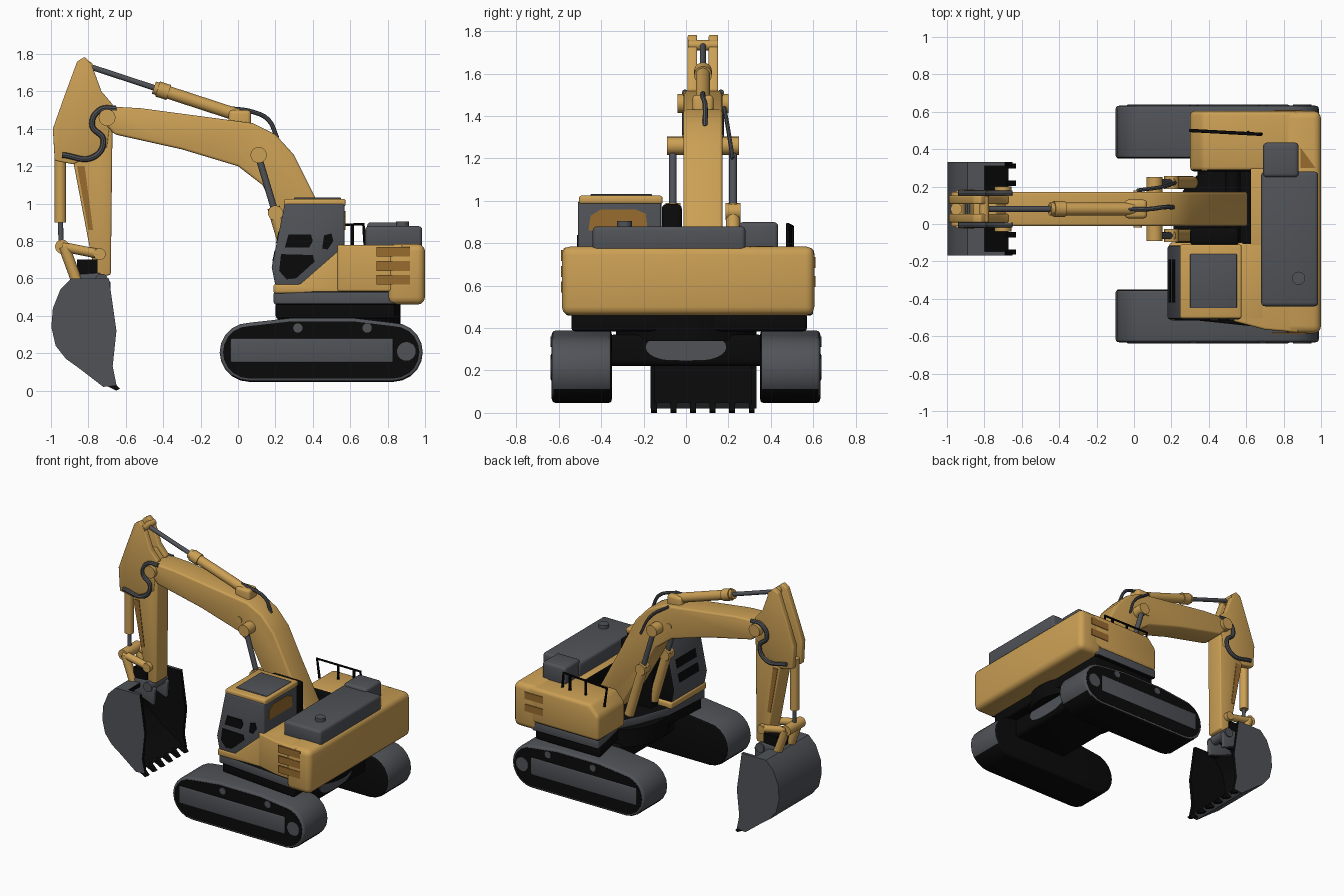
import bpy, bmesh, math
from mathutils import Vector

cube = bpy.data.objects.get("Cube")
if cube:
    bpy.data.objects.remove(cube, do_unlink=True)


def material(name, red, green, blue):
    mat = bpy.data.materials.new(name)
    mat.use_nodes = True
    mat.diffuse_color = (red, green, blue, 1)
    mat.node_tree.nodes["Principled BSDF"].inputs["Base Color"].default_value = (red, green, blue, 1)
    return mat


yellow = material("warm_yellow", 0.6, 0.35, 0.09)
grey = material("slate_grey", 0.08, 0.086, 0.097)
black = material("soft_black", 0.003, 0.003, 0.003)
brown = material("vent_brown", 0.32, 0.15, 0.03)


def finish(name, bm, mat, second=None, rule=None):
    """Turn a bmesh into a smooth-by-angle object; faces matching rule get the second colour."""
    bmesh.ops.recalc_face_normals(bm, faces=bm.faces)
    mesh = bpy.data.meshes.new(name)
    mesh.materials.append(mat)
    if second:
        mesh.materials.append(second)
        for face in bm.faces:
            face.material_index = int(rule(face.normal, face.calc_center_median()))
    bm.to_mesh(mesh)
    bm.free()
    place(name, mesh)


def place(name, mesh):
    obj = bpy.data.objects.new(name, mesh)
    bpy.context.collection.objects.link(obj)
    bpy.ops.object.select_all(action="DESELECT")
    obj.select_set(True)
    bpy.context.view_layer.objects.active = obj
    bpy.ops.object.shade_smooth_by_angle(angle=math.radians(40))


def prism(name, points, low, high, mat, bevel=0, axis="y", second=None, rule=None):
    """Extrude a flat profile along an axis and round its sharp edges."""
    order = {"x": lambda p, d: (d, p[0], p[1]),
             "y": lambda p, d: (p[0], d, p[1]),
             "z": lambda p, d: (p[0], p[1], d)}[axis]
    bm = bmesh.new()
    ends = [[bm.verts.new(order(p, d)) for p in points] for d in (low, high)]
    for end in ends:
        bm.faces.new(end)
    for i in range(len(points)):
        bm.faces.new((ends[0][i - 1], ends[0][i], ends[1][i], ends[1][i - 1]))
    bmesh.ops.recalc_face_normals(bm, faces=bm.faces)
    if bevel:
        sharp = [e for e in bm.edges if e.calc_face_angle(0) > 0.6]
        bmesh.ops.bevel(bm, geom=sharp, offset=bevel, segments=3, profile=0.5,
                        affect="EDGES", clamp_overlap=True)
    finish(name, bm, mat, second, rule)


def box(name, xs, ys, zs, mat, bevel=0, **paint):
    corners = [(xs[0], zs[0]), (xs[1], zs[0]), (xs[1], zs[1]), (xs[0], zs[1])]
    prism(name, corners, ys[0], ys[1], mat, bevel, **paint)


def rod(name, start, end, radius, mat, sides=20):
    start, end = Vector(start), Vector(end)
    bm = bmesh.new()
    bmesh.ops.create_cone(bm, cap_ends=True, segments=sides, radius1=radius, radius2=radius,
                          depth=(end - start).length)
    bm.transform((end - start).to_track_quat("Z", "Y").to_matrix().to_4x4())
    bmesh.ops.translate(bm, verts=bm.verts, vec=(start + end) / 2)
    finish(name, bm, mat)


def pin(name, x, z, low, high, radius, mat):
    rod(name, (x, low, z), (x, high, z), radius, mat)


def hose(name, points, radius, mat, handle="AUTO"):
    curve = bpy.data.curves.new(name, "CURVE")
    curve.dimensions = "3D"
    curve.bevel_depth = radius
    curve.bevel_resolution = 2
    curve.use_fill_caps = True
    spline = curve.splines.new("BEZIER")
    spline.bezier_points.add(len(points) - 1)
    for knot, point in zip(spline.bezier_points, points):
        knot.co = point
        knot.handle_left_type = knot.handle_right_type = handle
    helper = bpy.data.objects.new(name + "_path", curve)
    mesh = bpy.data.meshes.new_from_object(helper)
    bpy.data.objects.remove(helper)
    mesh.materials.clear()
    mesh.materials.append(mat)
    place(name, mesh)


def arc(x, z, radius, first, last, steps=10):
    angles = [math.radians(first + (last - first) * i / steps) for i in range(steps + 1)]
    return [(x + radius * math.cos(a), z + radius * math.sin(a)) for a in angles]


def loop(radius):
    """Outline of a crawler belt with a slightly raised top run."""
    top = 0.23 + radius
    return (arc(0.06, 0.205, radius, 90, 270) + arc(0.83, 0.205, radius, -90, 90)
            + [(0.62, top), (0.28, top)])


# Crawler tracks with dark side recess, frame, wheel and rollers
for side, label in ((-1, "right"), (1, "left")):
    prism(label + "_track", loop(0.158), side * 0.35, side * 0.632, grey, 0.016,
          second=black, rule=lambda n, c: n.y * side < -0.6 or n.z < -0.6)
    prism(label + "_track_recess", loop(0.14), side * 0.628, side * 0.634, black)
    face = side * 0.638
    box(label + "_track_frame", (-0.04, 0.83), (side * 0.6, face), (0.15, 0.28), grey, 0.008)
    pin(label + "_drive_wheel", 0.9, 0.21, side * 0.6, face, 0.05, grey)
    for x in (0.32, 0.69):
        pin(label + "_carrier_roller", x, 0.335, side * 0.6, face, 0.025, grey)

# Undercarriage and turntable
box("centre_frame", (0.34, 0.8), (-0.37, 0.37), (0.22, 0.37), black, 0.03)
hub_plate = [(0.19 * math.copysign(abs(c) ** 0.7, c), 0.31 + 0.065 * s) for c, s in arc(0, 0, 1, 0, 345, 23)]
prism("frame_hub_plate", hub_plate, 0.79, 0.806, grey, axis="x")
rod("turntable", (0.54, 0, 0.34), (0.54, 0, 0.47), 0.33, black, 40)

# Rotating deck with a dark underside
deck = [(0.19, -0.5), (0.85, -0.57), (0.85, 0.6), (0.3, 0.6), (0.37, 0.26), (0.3, 0.12), (0.22, -0.1)]
prism("deck", deck, 0.46, 0.53, grey, 0.012, "z", black, lambda n, c: abs(n.z) > 0.7)
underbody = [(0.54 + (x - 0.54) * 0.97, y * 0.95) for x, y in deck]
prism("underbody", underbody, 0.385, 0.47, black, 0.015, "z")

# Body panels and counterweight
right_body = [(0.19, 0.52), (0.7, 0.52), (0.7, 0.78), (0.57, 0.78), (0.33, 0.57), (0.19, 0.57)]
prism("right_body", right_body, -0.515, -0.1, yellow, 0.012)
rear_plan = [(0.53, -0.52), (0.7, -0.565), (0.88, -0.58), (0.88, -0.1), (0.57, -0.1)]
prism("right_rear_body", rear_plan, 0.53, 0.78, yellow, 0.012, "z",
      second=black, rule=lambda n, c: n.y > 0.7)
left_body = [(0.3, 0.52), (0.88, 0.52), (0.88, 0.78), (0.37, 0.78), (0.3, 0.7)]
prism("left_body", left_body, 0.28, 0.605, yellow, 0.025,
      second=black, rule=lambda n, c: n.y < -0.7)
box("middle_body", (0.62, 0.86), (-0.12, 0.3), (0.5, 0.78), yellow, 0.01,
    second=black, rule=lambda n, c: n.x < -0.5)
box("counterweight", (0.8, 1.0), (-0.585, 0.605), (0.46, 0.785), yellow, 0.04)
box("boom_bracket", (0.3, 0.56), (-0.114, -0.02), (0.5, 0.985), black, 0.02)
prism("top_mark", [(0.89, 0.3), (0.97, 0.3), (0.89, 0.41)], 0.781, 0.787, brown, axis="z")

# Side vents
for height in (0.593, 0.667, 0.742):
    box("right_vent", (0.74, 0.92), (-0.589, -0.581), (height - 0.026, height + 0.026), brown)
for height in (0.62, 0.71):
    box("left_vent", (0.75, 0.9), (0.602, 0.61), (height - 0.026, height + 0.026), brown)

# Engine hood and exhaust cap
box("engine_hood", (0.68, 0.985), (-0.44, 0.28), (0.76, 0.88), grey, 0.02)
box("air_cleaner_hood", (0.69, 0.88), (0.25, 0.435), (0.76, 0.9), grey, 0.02)
rod("exhaust_cap", (0.88, -0.29, 0.86), (0.88, -0.29, 0.905), 0.035, grey)

# Cab shell, roof and windows
cab = [(0.2, 0.56), (0.34, 0.56), (0.57, 0.75), (0.57, 1.0), (0.25, 1.0), (0.18, 0.66)]
prism("cab", cab, -0.51, -0.115, grey, 0.012, second=black, rule=lambda n, c: n.y > 0.7)
box("cab_roof", (0.245, 0.575), (-0.505, -0.11), (0.985, 1.025), yellow, 0.012)
box("roof_hatch", (0.3, 0.55), (-0.45, -0.16), (1.02, 1.032), grey, 0.005)
windows = {
    "front_window": [(0.25, 0.765), (0.38, 0.765), (0.4, 0.8), (0.39, 0.835), (0.27, 0.835)],
    "lower_window": [(0.22, 0.64), (0.26, 0.595), (0.31, 0.6), (0.41, 0.69), (0.4, 0.725), (0.23, 0.73)],
    "rear_window": [(0.45, 0.76), (0.48, 0.755), (0.51, 0.8), (0.5, 0.84), (0.46, 0.83)]}
for name, outline in windows.items():
    prism(name, outline, -0.515, -0.507, black)
back_window = [(-0.46, 0.86), (-0.18, 0.86), (-0.19, 0.94), (-0.24, 0.96), (-0.4, 0.96), (-0.45, 0.93)]
prism("back_window", back_window, 0.567, 0.574, brown, axis="x")
for low in (0.69, 0.79):
    xs = [0.18 + (z - 0.66) * 0.206 for z in (low, low + 0.06)]
    pane = [(xs[0] - 0.003, low), (xs[0] + 0.004, low), (xs[1] + 0.004, low + 0.06), (xs[1] - 0.003, low + 0.06)]
    prism("windscreen_pane", pane, -0.42, -0.19, black)

# Handrail on the left body
rail = [(0.32, 0.5, 0.74), (0.3, 0.5, 0.88), (0.67, 0.48, 0.89), (0.68, 0.48, 0.77)]
hose("handrail", rail, 0.009, black, "VECTOR")
for x in (0.48, 0.61):
    hose("handrail_post", [(x, 0.49, 0.76), (x, 0.49, 0.885)], 0.009, black, "VECTOR")

# Boom
boom = [(-0.74, 1.46), (-0.7, 1.52), (-0.52, 1.51), (0.08, 1.43), (0.2, 1.37), (0.3, 1.26),
        (0.42, 1.02), (0.61, 0.66), (0.56, 0.56), (0.42, 0.58), (0.21, 0.95), (0.13, 1.1),
        (0.0, 1.2), (-0.3, 1.29), (-0.66, 1.37)]
prism("boom", boom, -0.012, 0.172, yellow, 0.014)
pin("boom_tip_pin", -0.7, 1.46, -0.04, 0.2, 0.045, yellow)
pin("boom_foot_pin", 0.53, 0.62, -0.1, 0.28, 0.04, black)

# Boom cylinders on both sides
pin("boom_cylinder_pin", 0.11, 1.26, -0.09, 0.25, 0.043, yellow)
pin("boom_side_plug", 0.02, 1.29, -0.018, 0.178, 0.022, yellow)
for y in (-0.062, 0.222):
    rod("boom_rod", (0.11, y, 1.25), (0.2, y, 0.95), 0.018, grey)
    rod("boom_barrel", (0.19, y, 0.98), (0.31, y, 0.58), 0.034, yellow)
    pin("boom_barrel_collar", 0.2, 0.95, y - 0.035, y + 0.035, 0.04, yellow)

# Stick with forked head and shaded front flange
stick = [(-0.67, 1.5), (-0.68, 0.62), (-0.76, 0.6), (-0.79, 0.75), (-0.88, 1.22), (-0.86, 1.55), (-0.74, 1.58)]
prism("stick", stick, 0.012, 0.148, yellow, 0.01)
flange = [(-0.86, 1.2), (-0.82, 1.2), (-0.775, 0.86), (-0.8, 0.86)]
prism("stick_flange", flange, 0.008, 0.152, brown)
head = [(-0.86, 1.76), (-0.82, 1.785), (-0.785, 1.75), (-0.73, 1.6), (-0.67, 1.53), (-0.7, 1.3),
        (-0.88, 1.21), (-0.98, 1.23), (-0.99, 1.4), (-0.93, 1.57)]
for low in (0.008, 0.107):
    prism("stick_head_plate", head, low, low + 0.045, yellow, 0.008)

# Stick cylinder above the boom
rod("stick_rod", (-0.8, 0.08, 1.735), (-0.42, 0.08, 1.61), 0.015, grey)
rod("stick_barrel", (-0.45, 0.08, 1.62), (0.04, 0.08, 1.46), 0.034, yellow)
rod("stick_barrel_collar", (-0.43, 0.08, 1.613), (-0.37, 0.08, 1.594), 0.042, yellow)
box("stick_cylinder_mount", (-0.05, 0.07), (0.03, 0.13), (1.38, 1.5), yellow, 0.02)
pin("stick_rod_pin", -0.8, 1.735, 0.01, 0.15, 0.025, yellow)

# Hydraulic hoses
hose("boom_hose", [(-0.05, 0.08, 1.51), (0.08, 0.08, 1.49), (0.16, 0.09, 1.45), (0.21, 0.09, 1.35)], 0.012, grey)
bends = ((-0.65, 1.51), (-0.74, 1.5), (-0.78, 1.42), (-0.72, 1.34), (-0.77, 1.25), (-0.94, 1.26))
for y in (-0.005, 0.165):
    hose("stick_hose", [(x, y, z) for x, z in bends], 0.015, grey)
hose("side_hose", [(0.02, 0.18, 1.44), (0.16, 0.2, 1.33), (0.22, 0.22, 1.2)], 0.01, grey)

# Bucket cylinder and linkage
rod("bucket_barrel", (-0.95, 0.08, 1.28), (-0.95, 0.08, 0.9), 0.031, yellow)
rod("bucket_rod", (-0.95, 0.08, 0.92), (-0.945, 0.08, 0.77), 0.014, grey)
pin("linkage_pin", -0.94, 0.77, -0.01, 0.17, 0.038, yellow)
for y in (0.005, 0.155):
    rod("rocker_link", (-0.94, y, 0.77), (-0.74, y, 0.73), 0.026, yellow)
    rod("bucket_link", (-0.93, y, 0.77), (-0.86, y, 0.58), 0.03, yellow)
box("linkage_core", (-0.86, -0.75), (0.0, 0.16), (0.58, 0.7), black)
pin("stick_foot_pin", -0.74, 0.73, -0.02, 0.18, 0.032, yellow)

# Bucket shell, side plates, hinge ears and teeth
back = [(-0.8, 0.6), (-0.89, 0.6), (-0.95, 0.54), (-0.99, 0.44), (-0.998, 0.34), (-0.975, 0.24),
        (-0.92, 0.17), (-0.85, 0.12), (-0.72, 0.02)]
inner = [(-0.67, 0.05), (-0.88, 0.19), (-0.95, 0.26), (-0.97, 0.36), (-0.935, 0.48), (-0.87, 0.565), (-0.8, 0.57)]
middle = Vector((-0.75, 0.08, 0.38))
prism("bucket_shell", back + inner, -0.16, 0.325, grey, second=black,
      rule=lambda n, c: n.dot(middle - c) > 0.02)
cheek = back[1:] + [(-0.65, 0.03), (-0.67, 0.13), (-0.65, 0.32), (-0.67, 0.46), (-0.69, 0.6)]
for low, inward in ((-0.168, 1), (0.31, -1)):
    prism("bucket_side", cheek, low, low + 0.022, grey, second=black,
          rule=lambda n, c: n.y * inward > 0.5 or n.x > 0.6)
ear = [(-0.9, 0.54), (-0.69, 0.46), (-0.68, 0.58), (-0.74, 0.63), (-0.88, 0.62)]
for low in (-0.01, 0.14):
    prism("bucket_ear", ear, low, low + 0.03, grey, 0.006)
pin("bucket_hinge", -0.73, 0.59, -0.02, 0.18, 0.035, grey)
tooth = [(-0.74, 0.045), (-0.65, 0.0), (-0.63, 0.01), (-0.68, 0.06)]
for i in range(6):
    y = -0.15 + i * 0.092
    prism("bucket_tooth", tooth, y - 0.014, y + 0.014, black)
